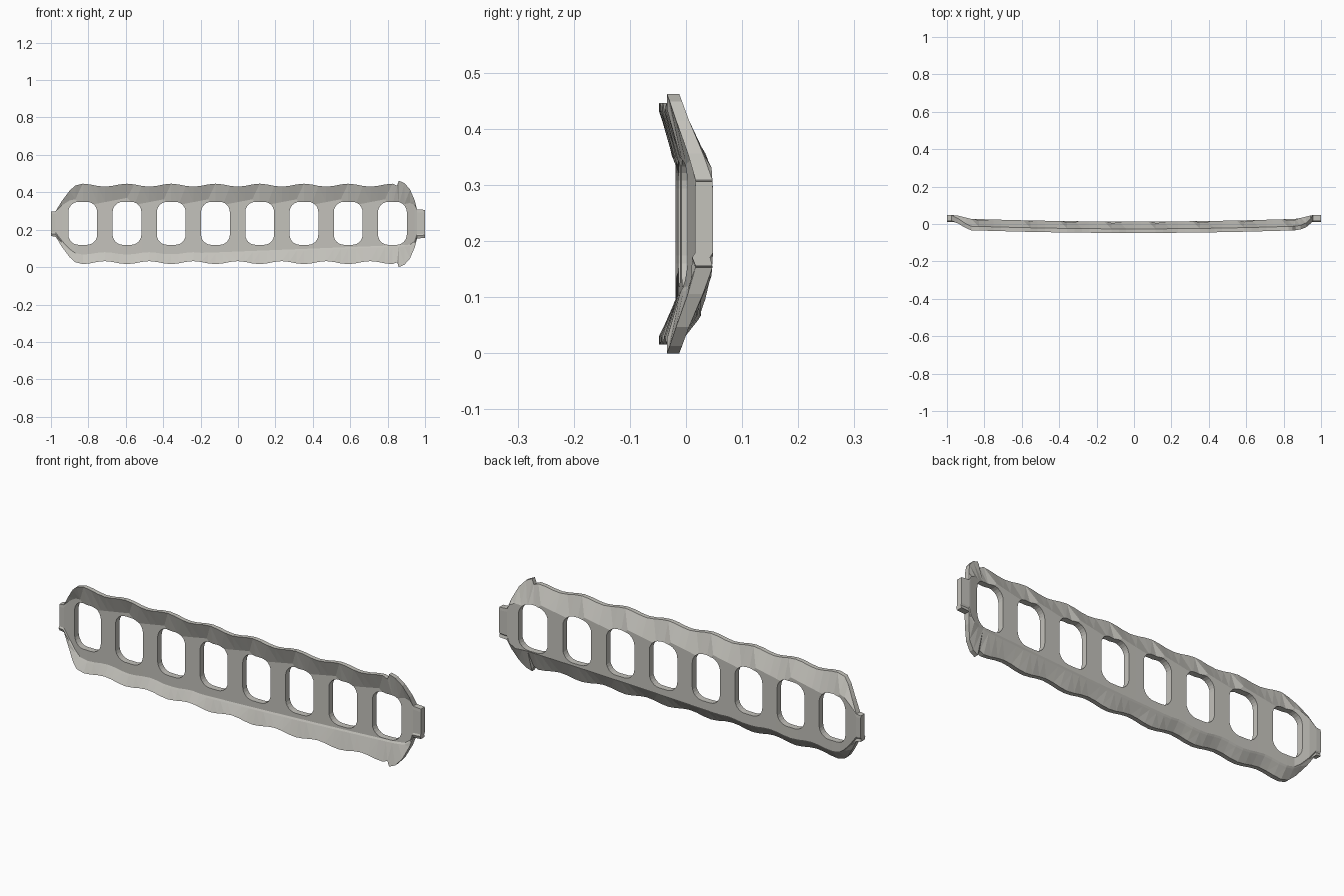
import bpy, bmesh, math

cube = bpy.data.objects.get("Cube")
if cube:
    bpy.data.objects.remove(cube, do_unlink=True)

grey = bpy.data.materials.new("warm grey")
grey.use_nodes = True
colour = (0.55, 0.54, 0.50, 1)
grey.diffuse_color = colour
grey.node_tree.nodes["Principled BSDF"].inputs["Base Color"].default_value = colour

MID, PITCH, FIRST = 0.231, 0.2365, -0.83
LEFT = [(-1, .065), (-.975, .068), (-.94, .125), (-.90, .178), (-.87, .205)]
RIGHT = [(.85, .205), (.86, .231), (.89, .218), (.92, .184), (.945, .125), (.957, .078), (1, .075)]


def lerp_points(points, x):
    for (a, u), (b, v) in zip(points, points[1:]):
        if x <= b:
            return u + (v - u) * (x - a) / (b - a)
    return points[-1][1]


def half_height(x):
    """Scalloped rim between two tapering ends."""
    if x <= LEFT[-1][0]:
        return lerp_points(LEFT, x)
    if x >= RIGHT[0][0]:
        return lerp_points(RIGHT, x)
    return .207 + .008 * math.cos(2 * math.pi * (x - FIRST) / PITCH)


def depth(x):
    """Gentle bow along the length, swept back at the end tabs."""
    y = -.003 + .014 * min(1, abs(x) / .85) ** 2
    return y + .021 * min(1, max(0, (abs(x) - .87) / .085))


def column(x):
    """Section at x: (y, z, half thickness) from bottom rim to top rim."""
    h, y = half_height(x), depth(x)
    lip = .034 * min(1, max(0, (h - .08) / .12))
    phase = ((x - FIRST) / PITCH) % 1
    low = max(.05 + .062 * (x + .64) / 1.56, .045, MID - h * .8)
    high = min(.325 + .045 * phase, MID + h * .8)
    rim = .015 - .004 * min(1, lip / .034)
    return [(y - lip, MID - h, rim), (y - .005, low, .016),
            (y, low + .008, .016), (y, MID - h * .3, .016),
            (y, MID + h * .3, .016), (y, high, .016), (y - lip, MID + h, rim)]


# Bent sheet: matching front and back grids closed around the border
xs = [p[0] for p in LEFT] + [p[0] for p in RIGHT]
xs += [FIRST + PITCH * i / 6 for i in range(43)]
xs = sorted(set(round(x, 4) for x in xs))
bm = bmesh.new()
front, back = [], []
for x in xs:
    sec = column(x)
    front.append([bm.verts.new((x, y - t, z)) for y, z, t in sec])
    back.append([bm.verts.new((x, y + t, z)) for y, z, t in sec])
rows = len(front[0])
for i in range(len(xs) - 1):
    for j in range(rows - 1):
        for grid in (front, back):
            bm.faces.new((grid[i][j], grid[i + 1][j], grid[i + 1][j + 1], grid[i][j + 1]))
    for j in (0, rows - 1):
        bm.faces.new((front[i][j], front[i + 1][j], back[i + 1][j], back[i][j]))
for i in (0, len(xs) - 1):
    for j in range(rows - 1):
        bm.faces.new((front[i][j], front[i][j + 1], back[i][j + 1], back[i][j]))
bmesh.ops.triangulate(bm, faces=bm.faces[:])
bmesh.ops.recalc_face_normals(bm, faces=bm.faces[:])


def finish(bm, name):
    mesh = bpy.data.meshes.new(name)
    bm.to_mesh(mesh)
    bm.free()
    mesh.materials.append(grey)
    obj = bpy.data.objects.new(name, mesh)
    bpy.context.collection.objects.link(obj)
    return obj


panel = finish(bm, "slotted_panel")

# Rounded window cutters, one per scallop
bm = bmesh.new()
W, H, R, STEPS = .077, .115, .055, 6
for k in range(8):
    cx = FIRST + PITCH * k
    ring = []
    for q, (sx, sz) in enumerate([(1, 1), (-1, 1), (-1, -1), (1, -1)]):
        for s in range(STEPS + 1):
            a = math.pi / 2 * (q + s / STEPS)
            ring.append((cx + sx * (W - R) + R * math.cos(a),
                         .234 + sz * (H - R) + R * math.sin(a)))
    near = [bm.verts.new((x, -.2, z)) for x, z in ring]
    far = [bm.verts.new((x, .2, z)) for x, z in ring]
    bm.faces.new(near)
    bm.faces.new(far[::-1])
    n = len(ring)
    for i in range(n):
        bm.faces.new((near[i], far[i], far[(i + 1) % n], near[(i + 1) % n]))
bmesh.ops.recalc_face_normals(bm, faces=bm.faces[:])
cutter = finish(bm, "window_cutter")
cutter.hide_render = True
cutter.hide_viewport = True

cut = panel.modifiers.new("windows", "BOOLEAN")
cut.operation = "DIFFERENCE"
cut.solver = "EXACT"
cut.object = cutter

# Bake the windows and drop the helper
bpy.context.view_layer.update()
graph = bpy.context.evaluated_depsgraph_get()
baked = bpy.data.meshes.new_from_object(panel.evaluated_get(graph))
panel.modifiers.clear()
panel.data = baked
bpy.data.objects.remove(cutter, do_unlink=True)
